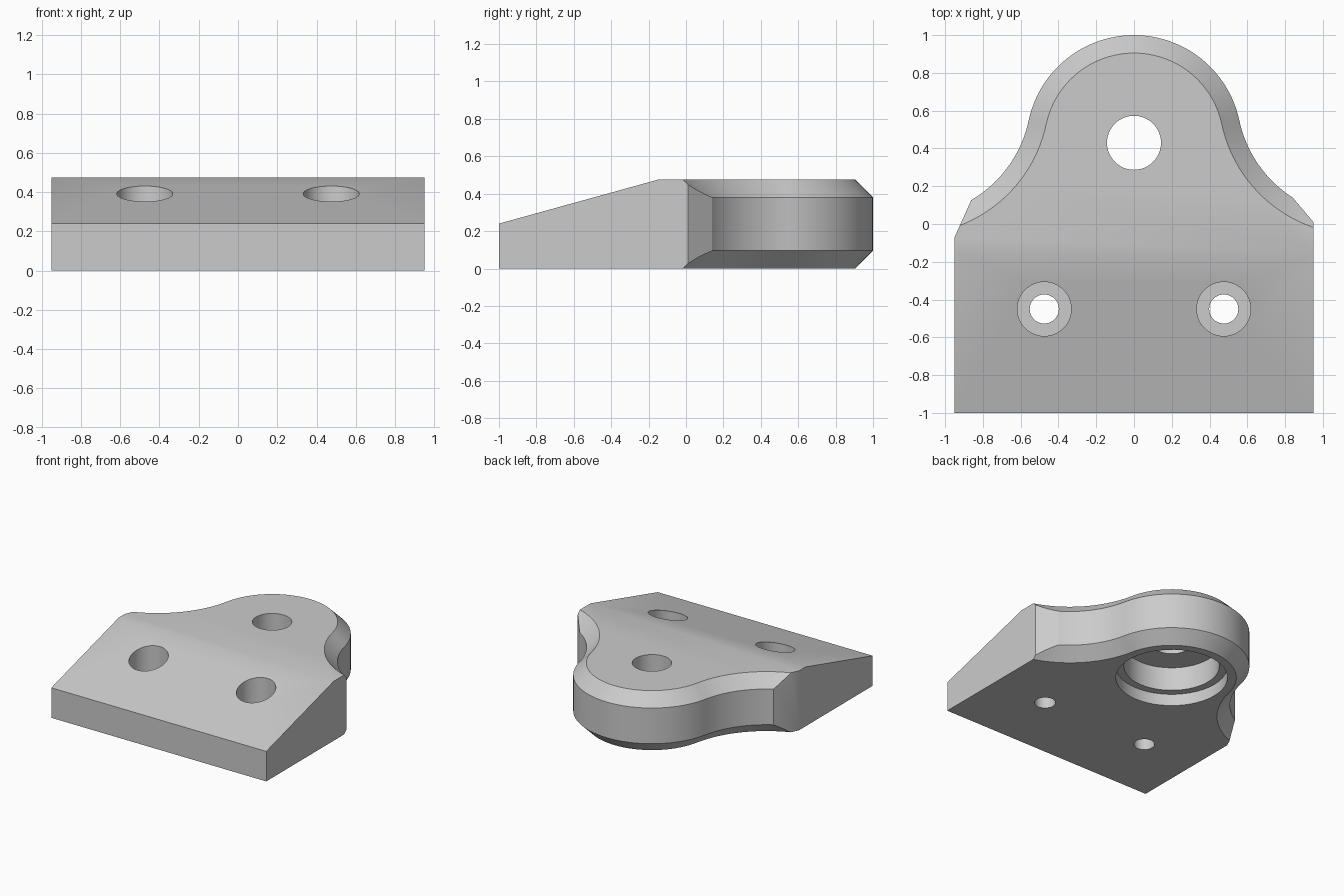
import bpy, bmesh, math
from mathutils import Vector

HEIGHT = 0.475
CHAMFER = 0.095
LOBE_Y, LOBE_R = 0.43, 0.57      # rounded rear lobe
FILLET_R = 0.645                 # concave flanks beside the lobe
TANGENT = math.radians(12)

cube = bpy.data.objects.get("Cube")
if cube:
    bpy.data.objects.remove(cube, do_unlink=True)


def make_object(name, bm):
    bmesh.ops.recalc_face_normals(bm, faces=bm.faces)
    mesh = bpy.data.meshes.new(name)
    bm.to_mesh(mesh)
    bm.free()
    obj = bpy.data.objects.new(name, mesh)
    bpy.context.collection.objects.link(obj)
    return obj


def loft(name, layers):
    """Closed solid through (outline, z) layers of equal point count."""
    bm = bmesh.new()
    rings = [[bm.verts.new((x, y, z)) for x, y in pts] for pts, z in layers]
    for low, high in zip(rings, rings[1:]):
        for i in range(len(low)):
            j = (i + 1) % len(low)
            bm.faces.new((low[i], low[j], high[j], high[i]))
    bm.faces.new(rings[0][::-1])
    bm.faces.new(rings[-1])
    return make_object(name, bm)


def arc(cx, cy, r, start, end, steps):
    return [(cx + r * math.cos(start + (end - start) * i / steps),
             cy + r * math.sin(start + (end - start) * i / steps))
            for i in range(steps + 1)]


def bell_outline(inset):
    """Rear bell curve, continued past the sides of the plate."""
    reach = LOBE_R + FILLET_R
    cx = reach * math.cos(TANGENT)
    cy = LOBE_Y + reach * math.sin(TANGENT)
    right = arc(cx, cy, FILLET_R + inset, math.radians(262),
                math.pi + TANGENT, 24)
    lobe = arc(0, LOBE_Y, LOBE_R - inset, TANGENT, math.pi - TANGENT, 48)
    left = [(-x, y) for x, y in reversed(right)]
    return [(-1.2, -1.3), (1.2, -1.3)] + right + lobe[1:-1] + left


def boolean(target, other, operation):
    mod = target.modifiers.new("cut", 'BOOLEAN')
    mod.operation = operation
    mod.solver = 'EXACT'
    mod.object = other
    bpy.context.view_layer.objects.active = target
    bpy.ops.object.modifier_apply(modifier=mod.name)
    bpy.data.objects.remove(other, do_unlink=True)


def bore(target, x, y, radius, bottom, top):
    circle = arc(x, y, radius, 0, math.tau, 48)[:-1]
    boolean(target, loft("cutter", [(circle, bottom), (circle, top)]),
            'DIFFERENCE')


# Bell-shaped body, chamfered along the top and bottom rear edges
bracket = loft("mounting_bracket", [
    (bell_outline(CHAMFER), 0),
    (bell_outline(0), CHAMFER),
    (bell_outline(0), HEIGHT - CHAMFER),
    (bell_outline(CHAMFER), HEIGHT)])

# Plate sides with clipped rear corners and a sloping front
sides = [(-0.95, -1), (0.95, -1), (0.95, 0.01), (0.84, 0.14), (0.84, 1.2),
         (-0.86, 1.2), (-0.86, 0.13), (-0.95, -0.07)]
envelope = loft("envelope", [(sides, -0.2), (sides, 1)])
bm = bmesh.new()
bm.from_mesh(envelope.data)
slope = Vector((0, 0.24 - HEIGHT, 0.85))
cut = bmesh.ops.bisect_plane(bm, geom=bm.verts[:] + bm.edges[:] + bm.faces[:],
                             plane_co=(0, -0.15, HEIGHT), plane_no=slope,
                             clear_outer=True)
bmesh.ops.holes_fill(bm, edges=[e for e in bm.edges if e.is_boundary])
bmesh.ops.recalc_face_normals(bm, faces=bm.faces)
bm.to_mesh(envelope.data)
bm.free()
boolean(bracket, envelope, 'INTERSECT')

# Central hole with a stepped recess underneath
bore(bracket, 0, LOBE_Y, 0.41, -0.1, 0.095)
bore(bracket, 0, LOBE_Y, 0.35, -0.1, 0.285)
bore(bracket, 0, LOBE_Y, 0.143, -0.1, 0.6)

# Two counterbored screw holes
for side in (-1, 1):
    bore(bracket, side * 0.475, -0.45, 0.143, 0.225, 0.7)
    bore(bracket, side * 0.475, -0.45, 0.077, -0.1, 0.7)

# Single grey finish
grey = bpy.data.materials.new("light_grey")
grey.use_nodes = True
color = (0.6, 0.6, 0.6, 1)
grey.diffuse_color = color
grey.node_tree.nodes["Principled BSDF"].inputs["Base Color"].default_value = color
bracket.data.materials.clear()
bracket.data.materials.append(grey)

bpy.ops.object.select_all(action='DESELECT')
bracket.select_set(True)
bpy.context.view_layer.objects.active = bracket
bpy.ops.object.shade_smooth_by_angle(angle=math.radians(25))
